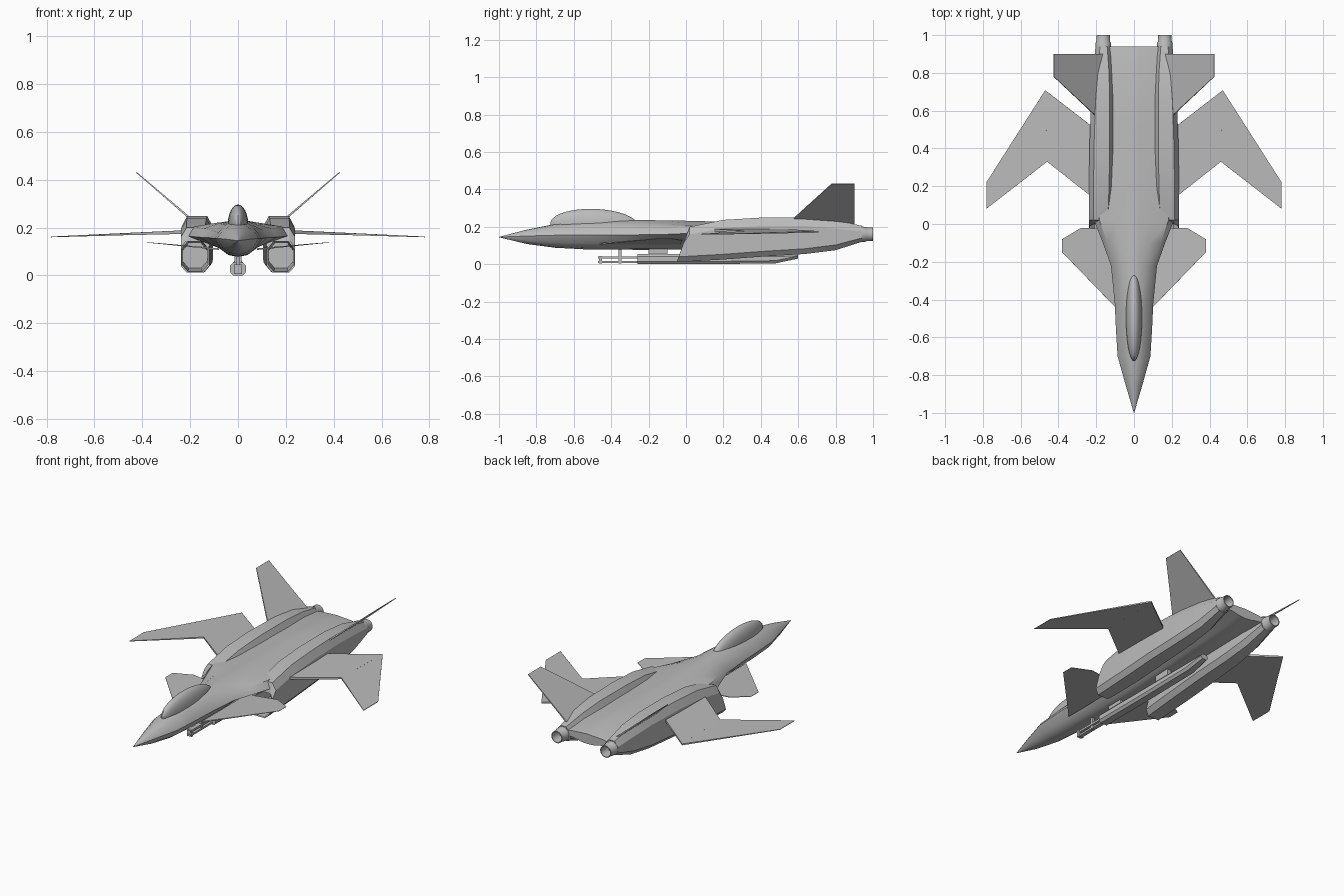
import bpy, bmesh, math
from mathutils import Vector

if "Cube" in bpy.data.objects:
    bpy.data.objects.remove(bpy.data.objects["Cube"])

grey = bpy.data.materials.new("hull grey")
grey.diffuse_color = (0.5, 0.5, 0.5, 1)
grey.use_nodes = True
grey.node_tree.nodes["Principled BSDF"].inputs["Base Color"].default_value = grey.diffuse_color


def finish(name, bm, angle=30):
    bmesh.ops.recalc_face_normals(bm, faces=bm.faces)
    me = bpy.data.meshes.new(name)
    bm.to_mesh(me)
    bm.free()
    ob = bpy.data.objects.new(name, me)
    bpy.context.collection.objects.link(ob)
    me.materials.append(grey)
    bpy.ops.object.select_all(action='DESELECT')
    ob.select_set(True)
    bpy.context.view_layer.objects.active = ob
    bpy.ops.object.shade_smooth_by_angle(angle=math.radians(angle))
    return ob


def loft(name, rings, caps=(True, True), angle=30):
    """Skin a list of equal-length point rings."""
    bm = bmesh.new()
    vs = [[bm.verts.new(p) for p in r] for r in rings]
    n = len(rings[0])
    for a, b in zip(vs, vs[1:]):
        for i in range(n):
            j = (i + 1) % n
            bm.faces.new((a[i], a[j], b[j], b[i]))
    if caps[0]:
        bm.faces.new(vs[0])
    if caps[1]:
        bm.faces.new(vs[-1])
    bmesh.ops.remove_doubles(bm, verts=bm.verts, dist=1e-5)
    return finish(name, bm, angle)


def plate(name, pts, t, tip_t=0.002):
    """Thin surface: (x, y, z) outline, thinner towards the outer edge."""
    xs = [abs(p[0]) for p in pts]
    nrm = Vector((0, 0, 0))
    for a, b in zip(pts, pts[1:] + pts[:1]):
        nrm += Vector(a).cross(Vector(b))
    nrm.normalize()
    rings = []
    for s in (-0.5, 0.5):
        ring = []
        for p in pts:
            f = (abs(p[0]) - min(xs)) / (max(xs) - min(xs))
            ring.append(Vector(p) + nrm * s * (t + (tip_t - t) * f))
        rings.append(ring)
    return loft(name, rings, angle=20)


def octagon(y0, xi, xo, zb, zt, cx=0.024, cb=0.028, ct=0.045, rake=0.0):
    pts = [(xi + cx, zb), (xo - cx, zb), (xo, zb + cb), (xo, zt - ct),
           (xo - cx, zt), (xi + cx, zt), (xi, zt - ct), (xi, zb + cb)]
    return [(x, y0 + rake * (z - zb) / (zt - zb), z) for x, z in pts]


def flip(pts):
    return [(-p[0], p[1], p[2]) for p in pts]


# Central fuselage: y, half width, top, chine height, bottom
stations = [(-1, 0.001, 0.146, 0.145, 0.144), (-0.85, 0.045, 0.185, 0.151, 0.108),
            (-0.7, 0.087, 0.215, 0.155, 0.088), (-0.55, 0.096, 0.23, 0.155, 0.08),
            (-0.42, 0.102, 0.236, 0.155, 0.078), (-0.22, 0.122, 0.236, 0.158, 0.077),
            (-0.1, 0.165, 0.234, 0.16, 0.078), (0.02, 0.212, 0.232, 0.165, 0.08),
            (0.2, 0.215, 0.227, 0.17, 0.09), (0.5, 0.21, 0.228, 0.17, 0.105),
            (0.8, 0.19, 0.222, 0.17, 0.12), (0.94, 0.17, 0.2, 0.165, 0.14)]
rings = []
for y, w, zt, zc, zb in stations:
    k = min(1, max(0, (y + 0.3) / 0.35))          # flatter deck further aft
    r = min(w, 0.1)
    half = [(0, zt), (0.3 * r, zt - 0.06 * (zt - zc)),
            (r * (0.58 + 0.4 * k), zt - (0.3 - 0.12 * k) * (zt - zc)),
            (w * 0.86, zc + (0.32 + 0.3 * k) * (zt - zc)), (w, zc),
            (0.74 * r, zb + 0.42 * (zc - zb)), (0.4 * r, zb + 0.1 * (zc - zb)), (0, zb)]
    ring = [(x, y, z) for x, z in half] + [(-x, y, z) for x, z in half[-2:0:-1]]
    rings.append(ring)
loft("fuselage", rings, angle=35)

# Canopy bubble
bm = bmesh.new()
bmesh.ops.create_uvsphere(bm, u_segments=32, v_segments=20, radius=1)
for v in bm.verts:
    v.co = (v.co.x * 0.043, v.co.y * 0.235 - 0.49 - 0.02 * v.co.z, 0.21 + v.co.z * 0.086)
finish("canopy", bm)

for side, s in (("right", 1), ("left", -1)):
    m = (lambda p: p) if s == 1 else flip
    # Engine nacelle with hollow raked intake
    nac = [octagon(0.2, 0.13, 0.23, 0.03, 0.135, ct=0.03),
           octagon(-0.045, 0.125, 0.234, 0.017, 0.142, ct=0.03, rake=0.045),
           octagon(-0.05, 0.12, 0.239, 0.012, 0.147, ct=0.03, rake=0.05),
           octagon(0.02, 0.115, 0.239, 0.015, 0.2, ct=0.04),
           octagon(0.2, 0.108, 0.238, 0.025, 0.237),
           octagon(0.4, 0.105, 0.236, 0.04, 0.249),
           octagon(0.64, 0.105, 0.228, 0.055, 0.249),
           octagon(0.8, 0.108, 0.216, 0.075, 0.236),
           octagon(0.94, 0.118, 0.204, 0.12, 0.205, cb=0.02, ct=0.03)]
    loft(side + "_nacelle", [m(r) for r in nac], angle=25)
    # Exhaust nozzle, hollow
    prof = [(0.92, 0.041), (0.96, 0.04), (0.965, 0.037), (1.0, 0.036), (1.0, 0.031), (0.94, 0.026)]
    noz = [[(s * 0.163 + r * math.cos(a * math.tau / 24), y, 0.16 + r * math.sin(a * math.tau / 24))
            for a in range(24)] for y, r in prof]
    loft(side + "_nozzle", noz)
    # Forward-swept cranked wing, two panels
    plate(side + "_inner_wing", m([(0.2, 0.125, 0.182), (0.46, 0.33, 0.173),
                                   (0.47, 0.708, 0.173), (0.2, 0.5, 0.182)]), 0.016, 0.009)
    plate(side + "_outer_wing", m([(0.46, 0.33, 0.173), (0.782, 0.08, 0.161),
                                   (0.782, 0.22, 0.161), (0.47, 0.708, 0.173)]), 0.009, 0.003)
    # Canard
    plate(side + "_canard", m([(0.08, -0.46, 0.11), (0.38, -0.15, 0.138), (0.38, -0.08, 0.138),
                               (0.28, -0.02, 0.129), (0.08, -0.03, 0.11)]), 0.007)
    # Canted tail fin
    plate(side + "_tail_fin", m([(0.19, 0.56, 0.23), (0.425, 0.78, 0.431),
                                 (0.425, 0.9, 0.431), (0.16, 0.9, 0.204)]), 0.009, 0.004)

# Gun pod under the belly
pod = [octagon(y, -w, w, zb, zt, cx=0.012, cb=0.014, ct=0.014) for y, w, zb, zt in
       [(-0.26, 0.033, 0.0, 0.054), (0.1, 0.033, 0.0, 0.054), (0.48, 0.033, 0.005, 0.054),
        (0.6, 0.026, 0.03, 0.06)]]
loft("gun_pod", pod)


def box(name, x, y0, y1, z0, z1):
    loft(name, [[(-x, y, z0), (x, y, z0), (x, y, z1), (-x, y, z1)] for y in (y0, y1)])


# Barrel rails, brackets and pylons
box("lower_rail", 0.012, -0.47, -0.25, 0.007, 0.018)
box("upper_rail", 0.012, -0.47, -0.25, 0.03, 0.042)
box("muzzle_bracket", 0.016, -0.465, -0.45, 0.005, 0.045)
box("front_strut", 0.008, -0.36, -0.345, 0.005, 0.09)
box("front_pylon", 0.014, -0.2, -0.1, 0.05, 0.09)
box("rear_pylon", 0.014, 0.2, 0.3, 0.05, 0.11)
